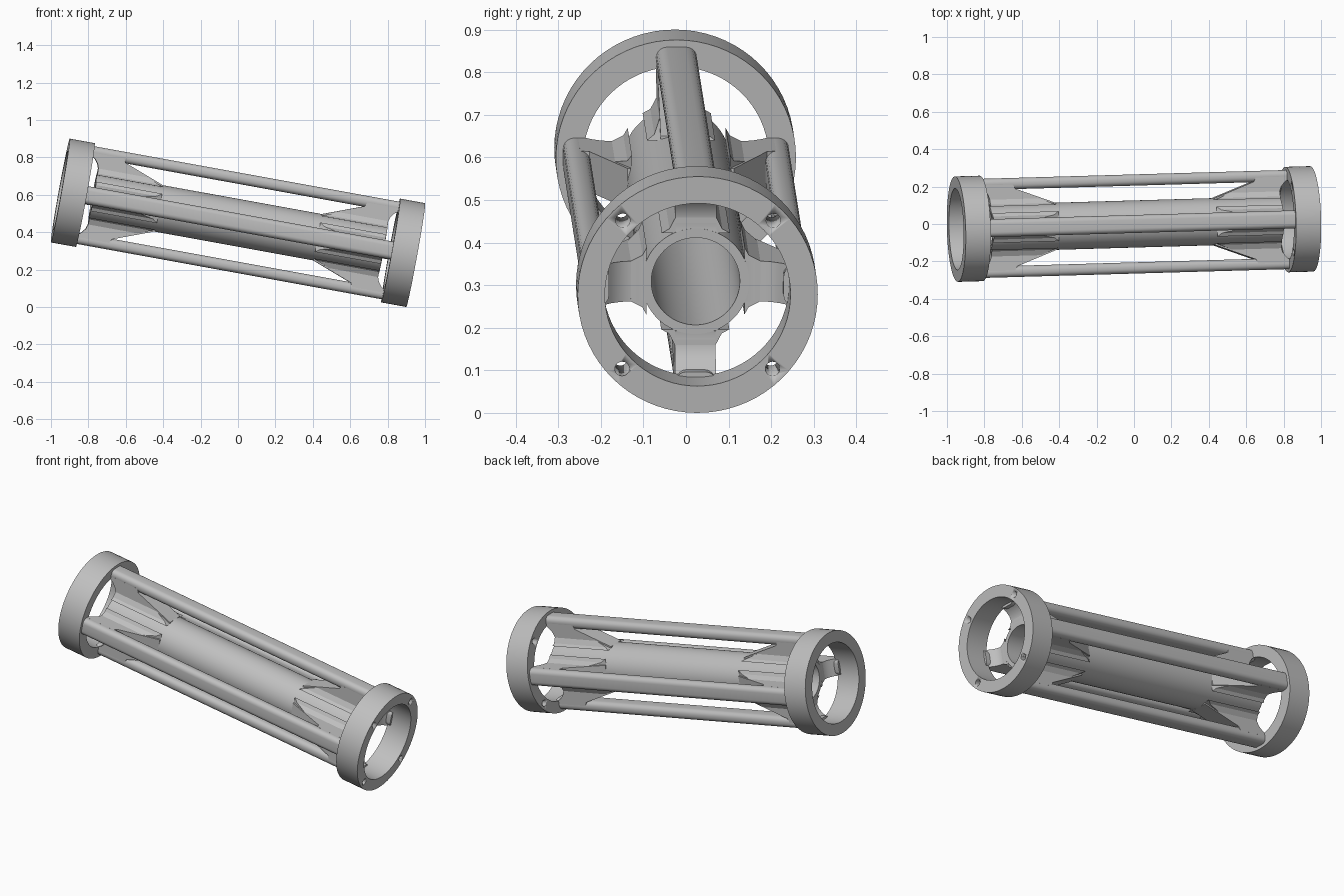
import bpy, bmesh, math
from mathutils import Matrix, Vector

if "Cube" in bpy.data.objects:
    bpy.data.objects.remove(bpy.data.objects["Cube"])

grey = bpy.data.materials.new("light grey")
grey.diffuse_color = (0.52, 0.52, 0.52, 1)
grey.use_nodes = True
grey.node_tree.nodes["Principled BSDF"].inputs["Base Color"].default_value = grey.diffuse_color

# Tilted frame: local x runs along the cage axis
ax = Vector((1.9, 0.055, -0.345)).normalized()
ay = Vector((0, 0, 1)).cross(ax).normalized()
az = ax.cross(ay)
FRAME = Matrix.Translation((0, 0, 0.45)) @ Matrix((ax, ay, az)).transposed().to_4x4()

END, RING_W, R_OUT, R_IN = 0.966, 0.136, 0.282, 0.218


def finish(bm, name, smooth=True):
    bmesh.ops.recalc_face_normals(bm, faces=bm.faces)
    me = bpy.data.meshes.new(name)
    bm.to_mesh(me)
    bm.free()
    me.materials.append(grey)
    ob = bpy.data.objects.new(name, me)
    bpy.context.collection.objects.link(ob)
    ob.matrix_world = FRAME
    bpy.ops.object.select_all(action='DESELECT')
    ob.select_set(True)
    bpy.context.view_layer.objects.active = ob
    if smooth:
        bpy.ops.object.shade_smooth_by_angle(angle=math.radians(30))
    return ob


def sleeve(name, x0, x1, r_in, r_out, n=72):
    """Hollow cylinder along the axis."""
    bm = bmesh.new()
    prof = [(x0, r_in), (x0, r_out), (x1, r_out), (x1, r_in)]
    rows = [[bm.verts.new((x, r * math.cos(t), r * math.sin(t))) for x, r in prof]
            for t in (2 * math.pi * i / n for i in range(n))]
    for i in range(n):
        a, b = rows[i], rows[(i + 1) % n]
        for j in range(4):
            k = (j + 1) % 4
            bm.faces.new((a[j], a[k], b[k], b[j]))
    return finish(bm, name)


def prism(name, pts, offset, turn, smooth=True):
    """Extrude the outline pts by offset, then turn it about the axis."""
    bm = bmesh.new()
    f = bm.faces.new([bm.verts.new(p) for p in pts])
    ext = bmesh.ops.extrude_face_region(bm, geom=[f], use_keep_orig=True)
    bmesh.ops.translate(bm, vec=offset,
                        verts=[v for v in ext['geom'] if isinstance(v, bmesh.types.BMVert)])
    bm.transform(Matrix.Rotation(turn, 4, 'X'))
    return finish(bm, name, smooth)


# End rings and the central tube
sleeve("plain_ring", -END, -END + RING_W, R_IN, R_OUT)
bolt_ring = sleeve("bolt_ring", END - RING_W, END, R_IN, R_OUT)
sleeve("central_tube", -0.79, 0.79, 0.104, 0.126)

# Four bolt holes through one ring
bm = bmesh.new()
for i in range(4):
    t = math.pi / 4 + i * math.pi / 2
    m = Matrix.Translation((END - RING_W / 2, 0.25 * math.cos(t), 0.25 * math.sin(t)))
    bmesh.ops.create_cone(bm, cap_ends=True, segments=20, radius1=0.017, radius2=0.017,
                          depth=0.3, matrix=m @ Matrix.Rotation(math.pi / 2, 4, 'Y'))
cutter = finish(bm, "bolt_hole_cutter")
cutter.hide_render = True
mod = bolt_ring.modifiers.new("bolt_holes", 'BOOLEAN')
mod.object, mod.operation, mod.solver = cutter, 'DIFFERENCE', 'EXACT'
bpy.context.view_layer.objects.active = bolt_ring
bpy.ops.object.modifier_apply(modifier=mod.name)
bpy.data.objects.remove(cutter)

# Rounded rod cross-section
HALF_W, R0, R1, CORNER = 0.048, 0.205, 0.265, 0.026
rod_section = []
for cy, cz, start in ((1, 1, 0), (-1, 1, 90), (-1, -1, 180), (1, -1, 270)):
    for k in range(6):
        t = math.radians(start + 18 * k)
        rod_section.append((-0.85,
                            cy * (HALF_W - CORNER) + CORNER * math.cos(t),
                            (R0 + R1) / 2 + cz * ((R1 - R0) / 2 - CORNER) + CORNER * math.sin(t)))

# Gusset side outline (along the axis, radius) and its flared root section
gusset = [(0.43, 0.118), (0.43, 0.125), (0.65, 0.208), (0.66, 0.23), (0.85, 0.23),
          (0.842, 0.22), (0.815, 0.2), (0.797, 0.178), (0.787, 0.15), (0.79, 0.118)]
root = [(-0.08, 0.095), (-0.062, 0.125), (-0.048, 0.152),
        (0.048, 0.152), (0.062, 0.125), (0.08, 0.095)]

for i in range(4):
    turn = i * math.pi / 2
    prism(f"rod_{i}", rod_section, (1.7, 0, 0), turn)
    for s, side in ((-1, "left"), (1, "right")):
        prism(f"gusset_{side}_{i}", [(s * x, -HALF_W, r) for x, r in gusset],
              (0, 2 * HALF_W, 0), turn)
        # flare where the gusset meets the tube, sloping out at its tip
        bm = bmesh.new()
        a = [bm.verts.new((s * 0.788, y, max(r, 0.115))) for y, r in root]
        b = [bm.verts.new((s * (0.43 + max(0, r - 0.115) * 2.4), y, max(r, 0.115)))
             for y, r in root]
        bm.faces.new(a)
        bm.faces.new(b)
        for j in range(len(root)):
            k = (j + 1) % len(root)
            bm.faces.new((a[j], a[k], b[k], b[j]))
        bm.transform(Matrix.Rotation(turn, 4, 'X'))
        finish(bm, f"gusset_root_{side}_{i}")
